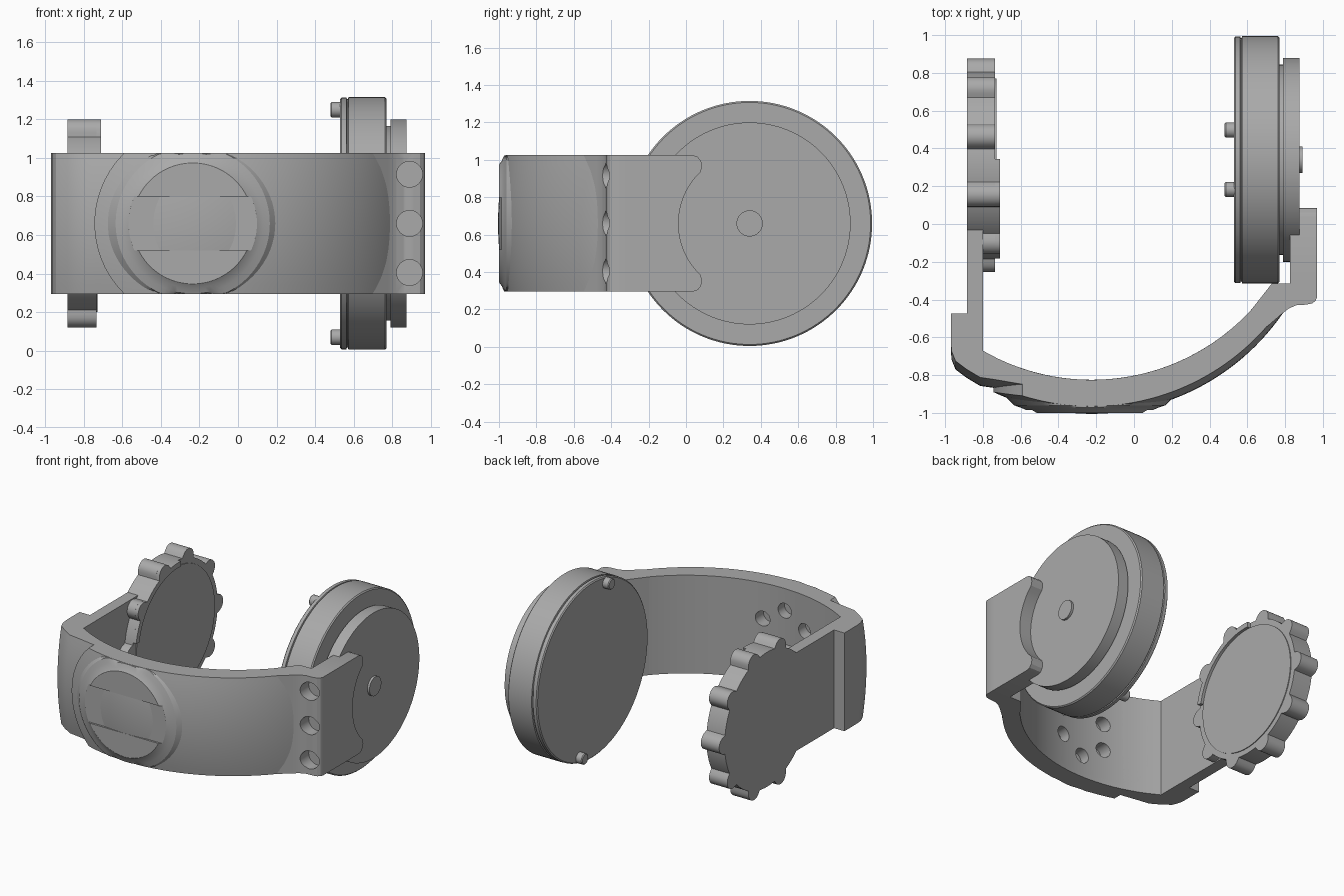
import bpy, bmesh, math

if "Cube" in bpy.data.objects:
    bpy.data.objects.remove(bpy.data.objects["Cube"], do_unlink=True)

grey = bpy.data.materials.new("plain grey")
grey.use_nodes = True
grey.diffuse_color = (0.40, 0.40, 0.40, 1)
grey.node_tree.nodes["Principled BSDF"].inputs["Base Color"].default_value = (0.40, 0.40, 0.40, 1)

ZMID, HALF = 0.66, 0.365          # band centre height and half height
ZLO, ZHI = ZMID - HALF, ZMID + HALF


def loft(name, rings):
    """Closed body skinned through rings of equal point count, capped at both ends."""
    bm = bmesh.new()
    vs = [[bm.verts.new(p) for p in ring] for ring in rings]
    n = len(vs[0])
    for a, b in zip(vs, vs[1:]):
        for i in range(n):
            j = (i + 1) % n
            bm.faces.new((a[i], a[j], b[j], b[i]))
    bm.faces.new(vs[0])
    bm.faces.new(vs[-1])
    bmesh.ops.recalc_face_normals(bm, faces=bm.faces)
    me = bpy.data.meshes.new(name)
    bm.to_mesh(me)
    bm.free()
    ob = bpy.data.objects.new(name, me)
    bpy.context.collection.objects.link(ob)
    me.materials.append(grey)
    return ob


def place(axis, t, u, v):
    """x axis: (u, v) = (y, z); y axis: (x, z); z axis: (x, y)."""
    return {"x": (t, u, v), "y": (u, t, v), "z": (u, v, t)}[axis]


def prism(name, pts, axis, a, b):
    return loft(name, [[place(axis, t, u, v) for u, v in pts] for t in (a, b)])


def turned(name, profile, axis, cu, cv, n=96):
    """Round part: profile is (position along axis, radius)."""
    return loft(name, [[place(axis, t, cu + r * math.cos(k * math.tau / n),
                              cv + r * math.sin(k * math.tau / n)) for k in range(n)]
                       for t, r in profile])


def cut(ob, cutters):
    for c in cutters:
        c.hide_render = True
        m = ob.modifiers.new("cut", "BOOLEAN")
        m.operation, m.solver, m.object = "DIFFERENCE", "EXACT", c
        bpy.context.view_layer.objects.active = ob
        bpy.ops.object.modifier_apply(modifier=m.name)
        bpy.data.objects.remove(c, do_unlink=True)


def inner_y(x):
    return 0.325 - math.sqrt(1.15 ** 2 - (x + 0.225) ** 2)


def outer_y(x):
    return 0.265 - math.sqrt(1.23 ** 2 - (x + 0.225) ** 2)


levels = [-1 + 2 * k / 16 for k in range(17)]

# Curved front band with a crowned outside and a round left edge
PX = -0.235                       # centre of the front button
N = 48
rings = []
for t in levels:
    z = ZMID + HALF * t
    x0 = PX - math.sqrt(0.51 ** 2 - (z - ZMID) ** 2)
    xs = [x0 + (0.80 - x0) * k / N for k in range(N + 1)]
    crown = 0.04 * (1 - t * t)
    outer = [(x, outer_y(x) - crown, z) for x in xs]
    xi = [x0 + (0.73 - x0) * k / N for k in range(N + 1)]
    inner = [(x, inner_y(x), z) for x in reversed(xi)]
    rings.append(outer + inner)
band = loft("front_band", rings)
# Ring of blind holes on the inside
cut(band, [turned("hole_cutter", [(-0.90, 0.055), (-0.5, 0.055)], "y",
                  PX + 0.2 * math.cos(math.radians(30 + 60 * k)),
                  ZMID + 0.2 * math.sin(math.radians(30 + 60 * k)), 32) for k in range(6)])

# Right shoulder, crowned on its front corner, with the flat arm behind it
front = [(-0.97, -0.67), (-0.965, -0.72), (-0.945, -0.77), (-0.885, -0.815),
         (-0.815, -0.857), (-0.74, -0.868), (-0.64, -0.885), (-0.55, -0.90)]
inside = [(x, inner_y(x)) for x in (-0.55, -0.6, -0.66, -0.72, -0.80)]
rings = []
for t in levels:
    z = ZMID + HALF * t
    corner = [(x, y + 0.045 * t * t, z) for x, y in front]
    rings.append([(-0.97, -0.475, z)] + corner + [(x, y, z) for x, y in inside]
                 + [(-0.80, -0.475, z)])
loft("right_shoulder", rings)
prism("right_arm", [(-0.885, -0.60), (-0.80, -0.60), (-0.80, 0.0), (-0.885, 0.0)], "z", ZLO, ZHI)

# Round front button with a shallow slot, flaring into the band
n = 96
rings = []
for y, r in [(-1.0, 0.314), (-0.985, 0.335), (-0.972, 0.365), (-0.96, 0.40), (-0.92, 0.44)]:
    rings.append([(PX + r * math.cos(k * math.tau / n), y,
                   ZMID + max(-0.364, min(0.364, r * math.sin(k * math.tau / n))))
                  for k in range(n)])
button = loft("front_button", rings)
cut(button, [prism("slot_cutter", [(PX - 0.6, 0.52), (PX + 0.6, 0.52), (PX + 0.6, 0.80), (PX - 0.6, 0.80)],
                   "y", -1.1, -0.986)])

# Left corner block with three drilled holes
block = prism("left_corner", [(0.62, inner_y(0.62)), (0.73, -0.315), (0.97, -0.315), (0.97, -0.385),
                              (0.962, -0.405), (0.945, -0.42), (0.91, -0.427), (0.86, -0.43),
                              (0.82, -0.447), (0.78, -0.478), (0.72, -0.53), (0.62, -0.61)],
              "z", ZLO, ZHI)
cut(block, [turned("drill", [(-0.7, 0.067), (-0.345, 0.067)], "y", 0.89, z, 40)
            for z in (0.405, 0.66, 0.915)])

# Left arm with a scooped end
scoop = [(0.34 - 0.38 * math.cos(a), ZMID + 0.38 * math.sin(a))
         for a in (math.radians(-40 + 80 * k / 24) for k in range(25))]
tip = [(0.078, 0.935), (0.086, 0.965), (0.08, 0.995), (0.062, 1.016), (0.035, ZHI)]
low = [(y, 2 * ZMID - z) for y, z in reversed(tip)]
prism("left_arm", [(-0.32, ZHI), (-0.32, ZLO)] + low + scoop + tip, "x", 0.825, 0.97)

# Left ear cup: grooved drum, neck, back plate and pivot
CY = 0.34
turned("left_cup", [(0.53, 0.645), (0.537, 0.653), (0.562, 0.653), (0.565, 0.645), (0.57, 0.645),
                    (0.573, 0.655), (0.762, 0.655), (0.77, 0.647)], "x", CY, ZMID, 128)
turned("left_cup_neck", [(0.76, 0.505), (0.80, 0.505)], "x", CY, ZMID)
turned("left_cup_plate", [(0.79, 0.54), (0.875, 0.54)], "x", CY, ZMID, 128)
turned("left_cup_pivot", [(0.87, 0.07), (0.892, 0.07)], "x", CY, ZMID, 48)
for s in (-1, 1):
    turned("left_cup_pin", [(0.48, 0.034), (0.486, 0.04), (0.54, 0.04)], "x",
           CY - s * 0.157, ZMID + s * 0.59, 32)

# Right ear cup: plate with ten rounded lobes and a round inner pad
RY = 0.31


def lobed(deg):
    d = math.radians((deg + 18) % 36 - 18)
    q = 0.065 ** 2 - (0.5 * math.sin(d)) ** 2
    r = max(0.5, 0.5 * math.cos(d) + math.sqrt(q)) if q > 0 else 0.5
    return polar(r, deg)


def polar(r, deg):
    a = math.radians(deg)
    return RY + r * math.cos(a), ZMID + r * math.sin(a)


prism("right_cup_plate", [lobed(k) for k in range(360)], "x", -0.885, -0.735)
turned("right_cup_pad", [(-0.76, 0.46), (-0.729, 0.46)], "x", RY, ZMID)
# Raised lip on the upper front quarter
prism("right_cup_lip", [lobed(k) for k in range(86, 171, 2)]
      + [polar(0.462, k) for k in range(170, 85, -2)], "x", -0.80, -0.71)

# Smooth curved surfaces, keep edges sharp
bpy.ops.object.select_all(action="DESELECT")
for ob in bpy.context.collection.objects:
    if ob.type == "MESH" and ob.data.materials and ob.data.materials[0] == grey:
        ob.select_set(True)
        bpy.context.view_layer.objects.active = ob
bpy.ops.object.shade_smooth_by_angle(angle=math.radians(25))
